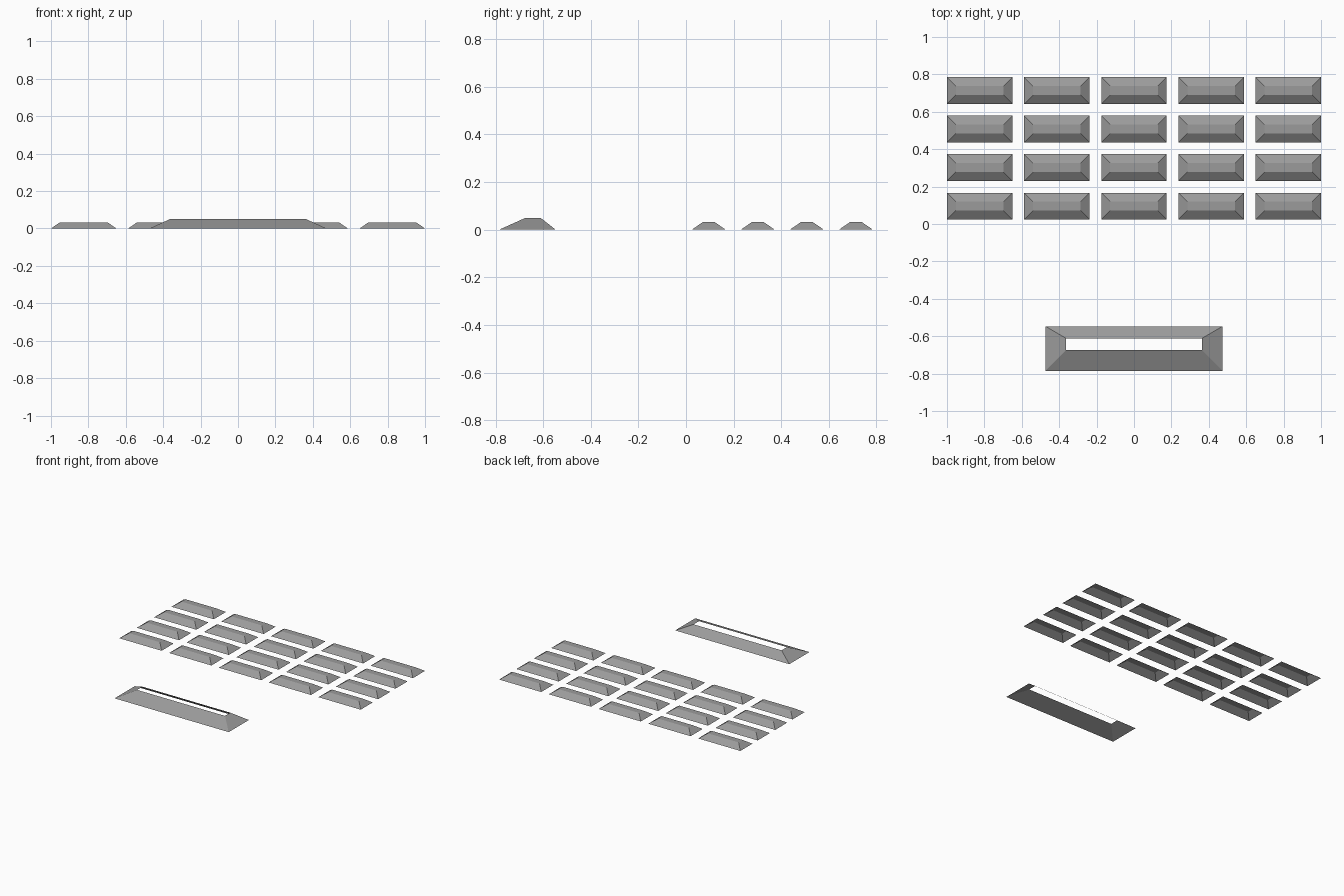
import bpy
import bmesh

if "Cube" in bpy.data.objects:
    bpy.data.objects.remove(bpy.data.objects["Cube"])

# Dark grey for every part
grey = bpy.data.materials.new("dark_grey")
grey.diffuse_color = (0.33, 0.33, 0.33, 1)
grey.use_nodes = True
grey.node_tree.nodes["Principled BSDF"].inputs["Base Color"].default_value = grey.diffuse_color


def frustum(name, base, top, height, capped):
    """Thin sloped shell, open below; base and top are (x0, x1, y0, y1)."""
    def ring(bm, r, z):
        x0, x1, y0, y1 = r
        return [bm.verts.new((x, y, z)) for x, y in
                ((x0, y0), (x1, y0), (x1, y1), (x0, y1))]

    bm = bmesh.new()
    low, high = ring(bm, base, 0), ring(bm, top, height)
    for i in range(4):
        j = (i + 1) % 4
        bm.faces.new((low[i], low[j], high[j], high[i]))
    if capped:
        bm.faces.new(high)
    mesh = bpy.data.meshes.new(name)
    bm.to_mesh(mesh)
    bm.free()
    mesh.materials.append(grey)
    obj = bpy.data.objects.new(name, mesh)
    bpy.context.collection.objects.link(obj)
    return obj


# Grid of small bevelled blocks: 5 columns by 4 rows
W, D, INSET = 0.175, 0.0715, 0.048
for row in range(4):
    for col in range(5):
        block = frustum(f"block_{row + 1}_{col + 1}",
                        (-W, W, -D, D),
                        (-W + INSET, W - INSET, -D + INSET, D - INSET),
                        0.033, True)
        block.location = ((col - 2) * 0.4125, 0.0955 + row * 0.206, 0)

# Large sloped frame with an open slot on top
frustum("slotted_frame", (-0.473, 0.473, -0.785, -0.547),
        (-0.364, 0.364, -0.674, -0.611), 0.05, False)
